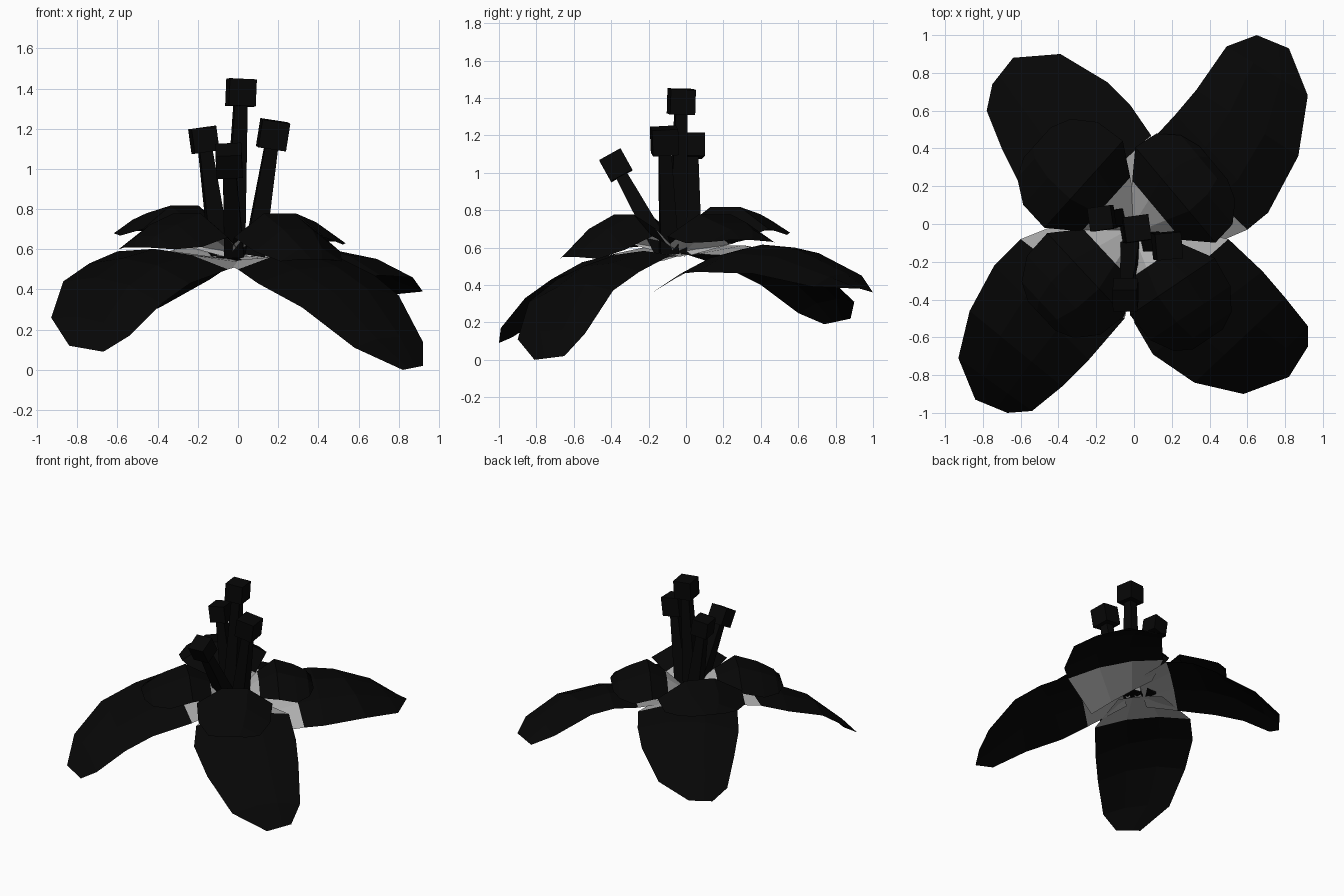
import bpy, bmesh, math
from mathutils import Vector, Matrix

old = bpy.data.objects.get("Cube")
if old:
    bpy.data.objects.remove(old, do_unlink=True)


def material(name, value):
    mat = bpy.data.materials.new(name)
    mat.use_nodes = True
    colour = (value, value, value, 1)
    mat.diffuse_color = colour
    mat.node_tree.nodes["Principled BSDF"].inputs["Base Color"].default_value = colour
    return mat


BLACK = material("soft black", 0.002)
GREY = material("pale grey", 0.43)


def finish(name, bm):
    mesh = bpy.data.meshes.new(name)
    bm.to_mesh(mesh)
    bm.free()
    mesh.materials.append(BLACK)
    mesh.materials.append(GREY)
    obj = bpy.data.objects.new(name, mesh)
    bpy.context.collection.objects.link(obj)
    return obj


def loft_petal(name, left, right, bulge):
    """Arched low-poly sheet between two edge curves; its base row is grey."""
    bm = bmesh.new()
    rows = []
    last = len(left) - 1
    for i, (a, b) in enumerate(zip(left, right)):
        a, b = Vector(a), Vector(b)
        lift = bulge * math.sin(math.pi * (i + 0.3) / (last + 0.3))
        points = []
        for t in (0, 0.33, 0.67, 1):
            p = a.lerp(b, t)
            if 0 < t < 1:
                p.z += lift
            points.append(bm.verts.new(p))
        rows.append(points)
    for i in range(last):
        for j in range(3):
            face = bm.faces.new((rows[i][j], rows[i + 1][j],
                                 rows[i + 1][j + 1], rows[i][j + 1]))
            face.material_index = 1 if i == 0 else 0
    bmesh.ops.recalc_face_normals(bm, faces=bm.faces)
    if sum(f.normal.z for f in bm.faces) < 0:
        bmesh.ops.reverse_faces(bm, faces=bm.faces)
    return finish(name, bm)


# Large drooping outer petals, each between two edge curves
loft_petal("outer_petal_back_left",
           [(0, .2, .56), (.1, .45, .59), (.22, .58, .6),
            (.33, .71, .57), (.49, .94, .45), (.65, 1, .36)],
           [(.25, -.18, .36), (.6, -.03, .46), (.71, .06, .47),
            (.87, .36, .46), (.92, .68, .39), (.82, .93, .38)], .06)
loft_petal("outer_petal_front_left",
           [(.15, 0, .55), (.5, -.08, .56), (.68, -.25, .47),
            (.8, -.39, .37), (.92, -.54, .14), (.92, -.65, .02)],
           [(-.06, -.15, .53), (0, -.52, .5), (.1, -.69, .43),
            (.32, -.84, .31), (.58, -.9, .11), (.82, -.81, 0)], .06)
loft_petal("outer_petal_front_right",
           [(.05, -.12, .53), (-.05, -.5, .5), (-.24, -.72, .43),
            (-.38, -.86, .33), (-.54, -.99, .17), (-.67, -1, .09)],
           [(-.2, .08, .56), (-.6, -.08, .59), (-.74, -.22, .53),
            (-.87, -.46, .44), (-.93, -.71, .26), (-.84, -.93, .12)], .06)
loft_petal("outer_petal_back_right",
           [(-.2, -.1, .55), (-.43, -.02, .57), (-.6, .2, .5),
            (-.7, .4, .4), (-.78, .6, .25), (-.75, .74, .19)],
           [(.1, .15, .56), (.09, .47, .57), (-.02, .63, .53),
            (-.14, .75, .45), (-.39, .9, .31), (-.64, .88, .22)], .06)


def inner_petal(name, azimuth, length, width, top, tip):
    """Broad raised petal: rows of (distance, half width, edge height)."""
    out = Vector((math.cos(math.radians(azimuth)), math.sin(math.radians(azimuth)), 0))
    side = Vector((-out.y, out.x, 0))
    rows = [(.03, .2, .56), (.29, .62, .62), (.52, 1, top - .12),
            (.76, .95, top * .6 + tip * .4 - .1), (.93, .68, tip - .01), (1, .35, tip)]
    edges = [[Vector((0, -.03, z)) + out * (r * length) + side * (s * w * width)
              for r, w, z in rows] for s in (1, -1)]
    loft_petal(name, edges[0], edges[1], .12)


# Smaller inner petals, arched high over the outer ones
inner_petal("inner_petal_back_left", 40, .55, .33, .78, .64)
inner_petal("inner_petal_front_left", -56, .7, .27, .78, .55)
inner_petal("inner_petal_front_right", 223, .67, .3, .78, .61)
inner_petal("inner_petal_back_right", 138, .69, .31, .82, .69)


def stamen(name, base, head, size, spin):
    """Tapered square stalk with a cube head, aligned along its own axis."""
    base, head = Vector(base), Vector(head)
    axis = head - base
    turn = Vector((0, 0, 1)).rotation_difference(axis).to_matrix().to_4x4()
    turn = turn @ Matrix.Rotation(math.radians(spin), 4, "Z")
    bm = bmesh.new()
    bmesh.ops.create_cone(bm, cap_ends=True, segments=4, radius1=.07, radius2=.043,
                          depth=axis.length,
                          matrix=Matrix.Translation((base + head) / 2) @ turn
                          @ Matrix.Rotation(math.radians(45), 4, "Z"))
    bmesh.ops.create_cube(bm, size=size, matrix=Matrix.Translation(head) @ turn)
    finish(name, bm)


# Cluster of four stamens
stamen("stamen_centre", (-.02, -.05, .57), (.015, -.025, 1.38), .135, 8)
stamen("stamen_right", (-.09, .03, .57), (-.17, .03, 1.145), .125, 8)
stamen("stamen_left", (.08, -.09, .57), (.175, -.115, 1.17), .14, 5)
stamen("stamen_front", (-.02, -.12, .58), (-.045, -.375, 1.04), .13, 0)
